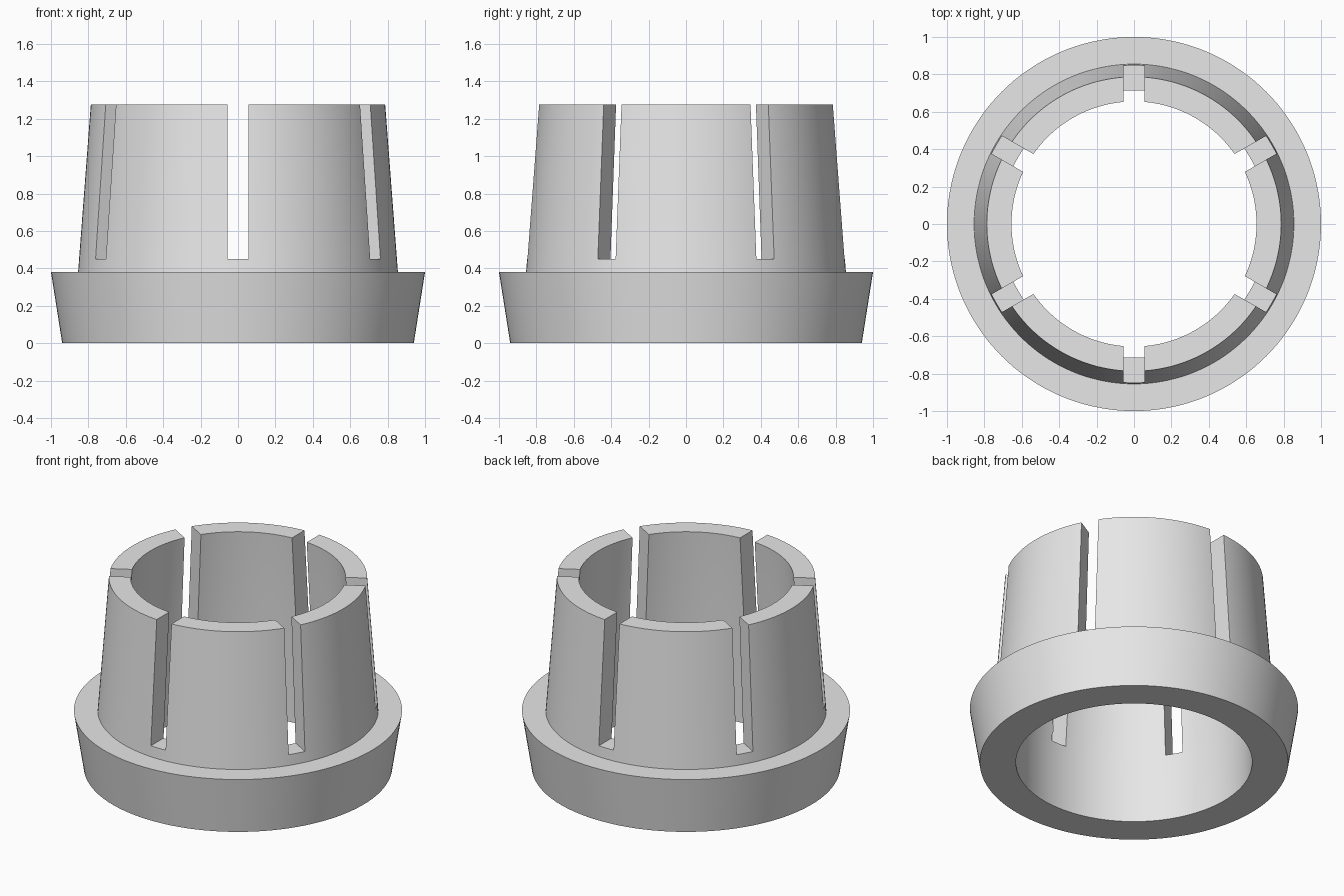
import bpy, bmesh
from math import radians
from mathutils import Matrix, Vector

default = bpy.data.objects.get("Cube")
if default:
    bpy.data.objects.remove(default, do_unlink=True)

SEGMENTS = 144
SLOT_WIDTH, SLOT_FLOOR, TOP = 0.11, 0.45, 1.275

grey = bpy.data.materials.new("light_grey")
grey.use_nodes = True
colour = (0.8, 0.8, 0.8, 1)
grey.diffuse_color = colour
grey.node_tree.nodes["Principled BSDF"].inputs["Base Color"].default_value = colour


def make_object(name, bm):
    bmesh.ops.recalc_face_normals(bm, faces=bm.faces)
    mesh = bpy.data.meshes.new(name)
    bm.to_mesh(mesh)
    bm.free()
    mesh.materials.append(grey)
    obj = bpy.data.objects.new(name, mesh)
    bpy.context.collection.objects.link(obj)
    return obj


# Flanged sleeve: closed wall profile (radius, height) turned around z
profile = [(0.72, 0), (0.94, 0), (1.0, 0.38), (0.855, 0.38),
           (0.787, TOP), (0.655, TOP), (0.72, 0.38)]
bm = bmesh.new()
ring = [bm.verts.new((r, 0, z)) for r, z in profile]
edges = [bm.edges.new((ring[i - 1], ring[i])) for i in range(len(ring))]
bmesh.ops.spin(bm, geom=ring + edges, cent=(0, 0, 0), axis=(0, 0, 1),
               angle=radians(360), steps=SEGMENTS, use_duplicate=False)
bmesh.ops.remove_doubles(bm, verts=bm.verts, dist=0.0001)
sleeve = make_object("slotted_sleeve", bm)

# Three bars across the diameter cut the six slots
for i in range(3):
    bm = bmesh.new()
    place = (Matrix.Rotation(radians(60 * i), 4, "Z")
             @ Matrix.Translation((0, 0, SLOT_FLOOR + 0.5))
             @ Matrix.Diagonal(Vector((SLOT_WIDTH, 2.4, 1, 1))))
    bmesh.ops.create_cube(bm, size=1, matrix=place)
    cutter = make_object(f"slot_cutter_{i + 1}", bm)
    cutter.hide_render = True
    cutter.display_type = "WIRE"
    cut = sleeve.modifiers.new(f"slot_{i + 1}", "BOOLEAN")
    cut.operation = "DIFFERENCE"
    cut.solver = "EXACT"
    cut.object = cutter

# Bake the cuts, remove the cutters, then smooth the round walls
bpy.context.view_layer.update()
evaluated = sleeve.evaluated_get(bpy.context.evaluated_depsgraph_get())
cut_mesh = bpy.data.meshes.new_from_object(evaluated)
sleeve.modifiers.clear()
sleeve.data = cut_mesh
for obj in [o for o in bpy.data.objects if o.name.startswith("slot_cutter")]:
    bpy.data.objects.remove(obj, do_unlink=True)

bpy.ops.object.select_all(action="DESELECT")
sleeve.select_set(True)
bpy.context.view_layer.objects.active = sleeve
bpy.ops.object.shade_smooth_by_angle(angle=radians(30))
